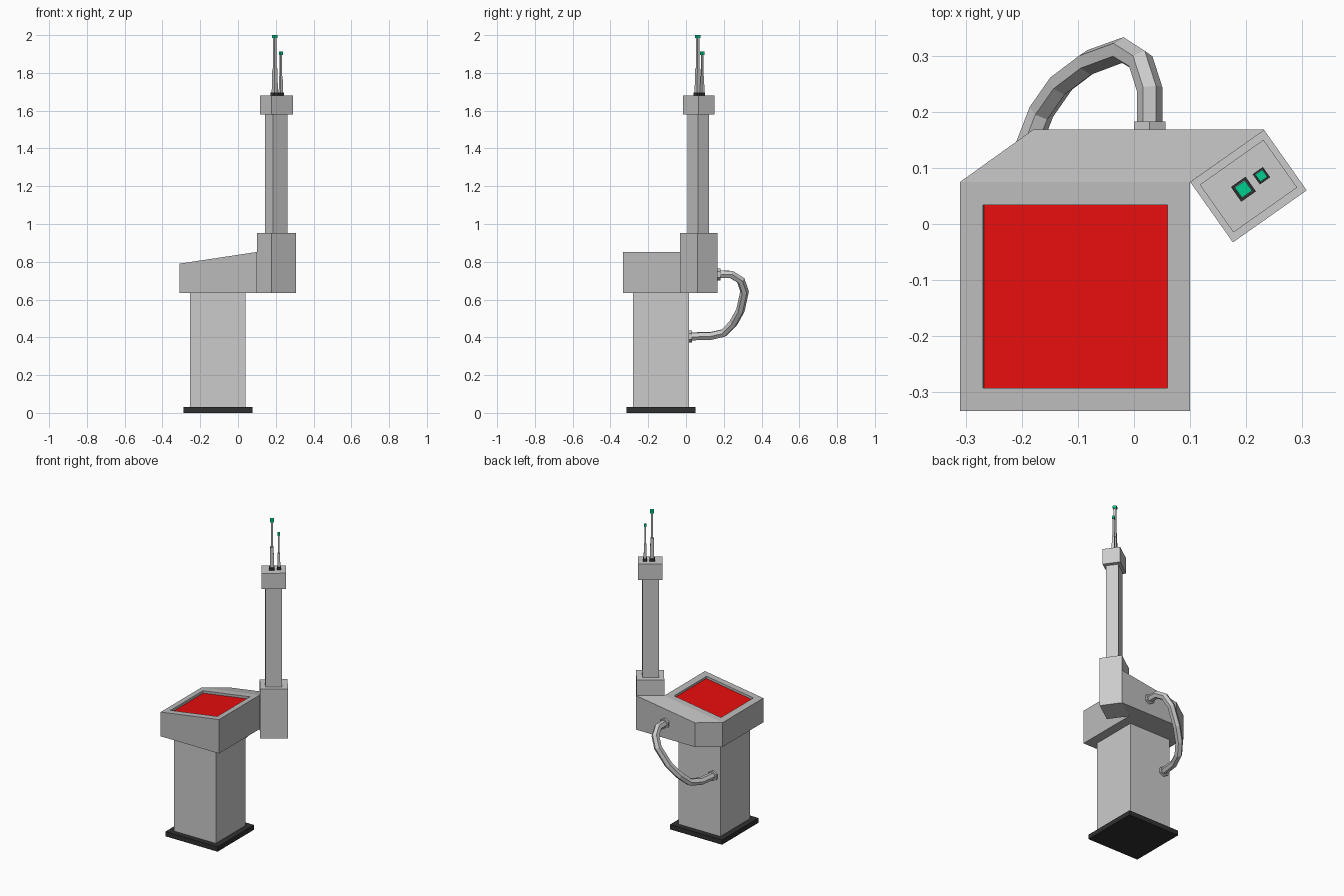
import bpy, bmesh, math
from mathutils import Vector

if "Cube" in bpy.data.objects:
    bpy.data.objects.remove(bpy.data.objects["Cube"])


def material(name, rgb):
    m = bpy.data.materials.new(name)
    m.diffuse_color = (*rgb, 1)
    m.use_nodes = True
    m.node_tree.nodes["Principled BSDF"].inputs["Base Color"].default_value = m.diffuse_color
    return m


black = material("black_rubber", (0.03, 0.03, 0.03))
red = material("red_screen", (0.8, 0.004, 0.004))
green = material("green_light", (0.0, 0.62, 0.28))


def finish(name, bm, mats=()):
    bmesh.ops.recalc_face_normals(bm, faces=bm.faces)
    me = bpy.data.meshes.new(name)
    bm.to_mesh(me)
    bm.free()
    for m in mats:
        me.materials.append(m)
    ob = bpy.data.objects.new(name, me)
    bpy.context.collection.objects.link(ob)
    return ob


def box(name, cx, cy, sx, sy, z0, z1, angle=0.0, mat=None, taper=1.0):
    bm = bmesh.new()
    bmesh.ops.create_cube(bm, size=1)
    for v in bm.verts:
        k = taper if v.co.z > 0 else 1
        v.co = Vector((v.co.x * sx * k, v.co.y * sy * k, (v.co.z + 0.5) * (z1 - z0)))
    ob = finish(name, bm, [mat] if mat else [])
    ob.location = (cx, cy, z0)
    ob.rotation_euler.z = angle
    return ob


# Foot plate and pedestal
box("foot_plate", -0.106, -0.132, 0.366, 0.366, 0, 0.03, mat=black)
box("pedestal", -0.106, -0.132, 0.294, 0.298, 0.03, 0.636)

# Console head: sloped top, chamfered back, recessed screen
outline = [(-0.31, -0.333, 0.79), (0.10, -0.333, 0.852), (0.10, 0.075, 0.852),
           (0.232, 0.168, 0.852), (-0.18, 0.168, 0.79), (-0.31, 0.075, 0.79)]
bm = bmesh.new()
low = [bm.verts.new((x, y, 0.636)) for x, y, z in outline]
top = [bm.verts.new(p) for p in outline]
bm.faces.new(low)
for i in range(6):
    j = (i + 1) % 6
    bm.faces.new((low[i], low[j], top[j], top[i]))
bm.faces.new((top[2], top[3], top[4], top[5]))
screen = bm.faces.new((top[0], top[1], top[2], top[5]))
bmesh.ops.recalc_face_normals(bm, faces=bm.faces)
bmesh.ops.inset_region(bm, faces=[screen], thickness=0.058)
screen.normal_update()
drop = -0.015 * screen.normal
wall = bmesh.ops.extrude_discrete_faces(bm, faces=[screen])
floor = wall["faces"][0]
for v in floor.verts:
    v.co += drop
floor.material_index = 1
grey = material("grey_casing", (0.5, 0.5, 0.5))
finish("console_head", bm, [grey, red])

# Mast, turned to sit on the slanted corner
turn = math.radians(35.2)
box("mast_socket", 0.204, 0.0675, 0.161, 0.132, 0.636, 0.952, turn)
box("mast_column", 0.2035, 0.0655, 0.095, 0.073, 0.95, 1.582, turn)
box("mast_cap", 0.204, 0.0675, 0.139, 0.104, 1.58, 1.68, turn)

# Two antennas: base, thick sleeve, thin rod, lit tip
for name, x, y, tip, s in (("tall", 0.195, 0.062, 2.0, 1.0), ("short", 0.227, 0.086, 1.912, 0.7)):
    mid = 1.68 + (tip - 1.68) * 0.45
    box(name + "_antenna_base", x, y, 0.032 * s, 0.032 * s, 1.68, 1.697, turn, black)
    box(name + "_antenna_sleeve", x, y, 0.024 * s, 0.024 * s, 1.697, mid, turn, taper=0.8)
    box(name + "_antenna_rod", x, y, 0.013 * s, 0.013 * s, mid, tip - 0.014, turn)
    box(name + "_antenna_tip", x, y, 0.022 * s, 0.022 * s, tip - 0.016, tip, turn, green)

# Cable looping from the head down to the pedestal
path = [(0.028, 0.165, 0.733), (0.028, 0.24, 0.733), (0.012, 0.29, 0.702),
        (-0.02, 0.31, 0.643), (-0.08, 0.288, 0.542), (-0.13, 0.25, 0.474),
        (-0.165, 0.20, 0.423), (-0.192, 0.13, 0.407), (-0.205, 0.012, 0.405)]
cu = bpy.data.curves.new("cable", 'CURVE')
cu.dimensions = '3D'
cu.bevel_depth = 0.023
cu.bevel_resolution = 1
sp = cu.splines.new('POLY')
sp.points.add(len(path) - 1)
for p, co in zip(sp.points, path):
    p.co = (*co, 1)
sp.use_smooth = False
cable = bpy.data.objects.new("cable", cu)
bpy.context.collection.objects.link(cable)
bpy.context.view_layer.objects.active = cable
cable.select_set(True)
bpy.ops.object.convert(target='MESH')

# Cable sockets
for name, x, y, z in (("upper", 0.028, 0.175, 0.733), ("lower", -0.205, 0.023, 0.405)):
    bm = bmesh.new()
    bmesh.ops.create_cone(bm, cap_ends=True, segments=6, radius1=0.032, radius2=0.032, depth=0.015)
    ob = finish(name + "_cable_socket", bm)
    ob.location = (x, y, z)
    ob.rotation_euler.x = math.pi / 2
